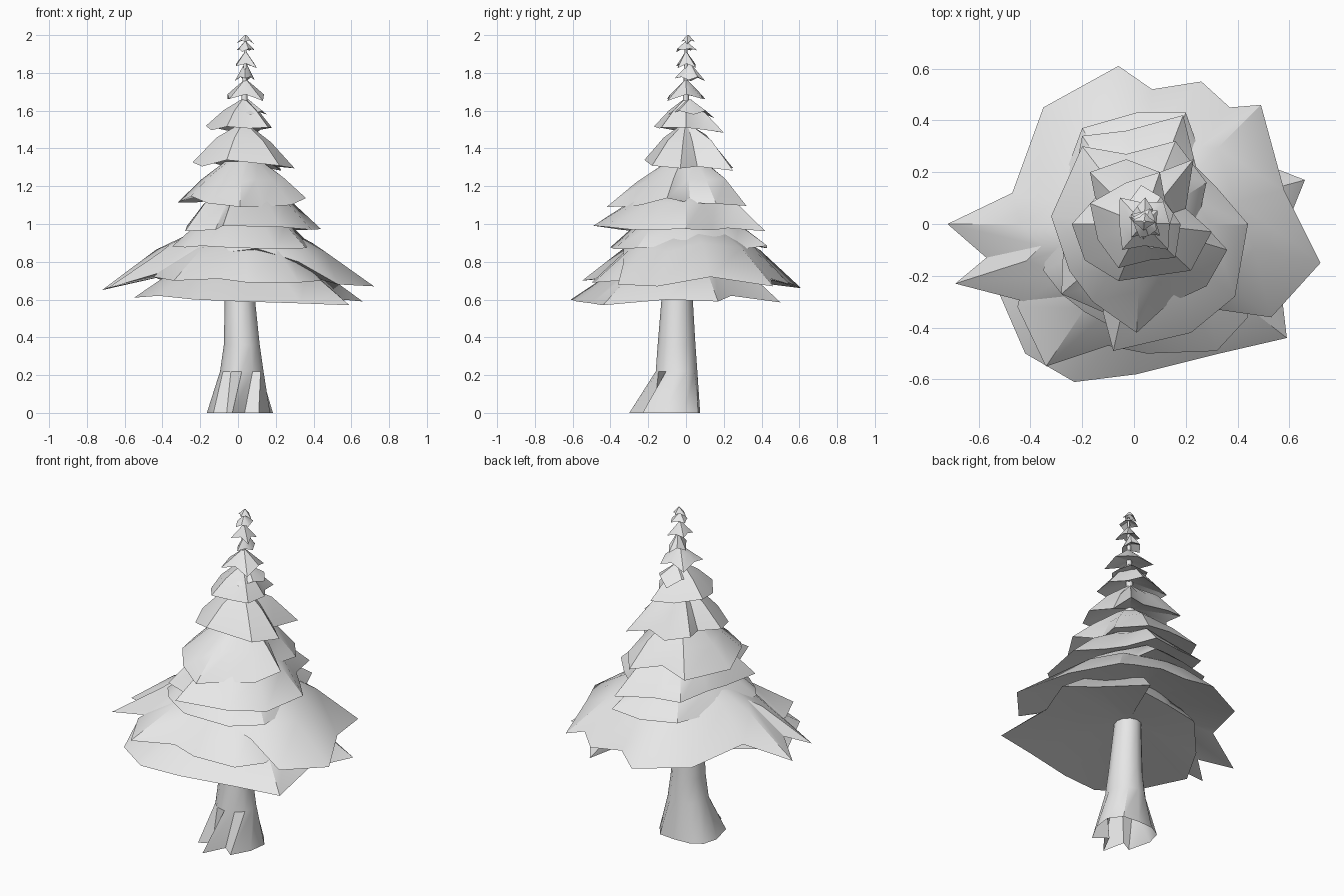
import bpy
import math
import random

random.seed(4)

cube = bpy.data.objects.get("Cube")
if cube:
    bpy.data.objects.remove(cube, do_unlink=True)


def make_material(name, colour):
    mat = bpy.data.materials.new(name)
    mat.use_nodes = True
    mat.diffuse_color = colour
    mat.node_tree.nodes["Principled BSDF"].inputs["Base Color"].default_value = colour
    return mat


grey = make_material("plain_grey", (0.8, 0.8, 0.8, 1))


def loft(name, rings, cap_start=False, cap_end=False, crease=32):
    """Join equal-length rings of points with faces, keeping creases sharp."""
    count = len(rings[0])
    verts = [point for ring in rings for point in ring]
    faces = []
    for level in range(len(rings) - 1):
        a, b = level * count, (level + 1) * count
        for i in range(count):
            j = (i + 1) % count
            faces.append((a + i, a + j, b + j, b + i))
    if cap_start:
        faces.append(tuple(reversed(range(count))))
    if cap_end:
        faces.append(tuple(range(len(verts) - count, len(verts))))
    mesh = bpy.data.meshes.new(name)
    mesh.from_pydata(verts, [], faces)
    mesh.materials.append(grey)
    mesh.shade_smooth()
    mesh.set_sharp_from_angle(angle=math.radians(crease))
    obj = bpy.data.objects.new(name, mesh)
    bpy.context.collection.objects.link(obj)
    return obj


def skirt(name, edge, top, top_radius, centre=(0.03, 0), bulge=0.03, rise=0.08):
    """One layer of foliage: sloping ragged top and a hollow underside."""
    cx, cy = centre

    def collar(radius, z):
        ring = []
        for x, y, _ in edge:
            a = math.atan2(y - cy, x - cx)
            ring.append((cx + radius * math.cos(a), cy + radius * math.sin(a), z))
        return ring

    upper = collar(top_radius, top)
    middle = []
    for p, q in zip(upper, edge):
        x, y, z = [(s + t) / 2 for s, t in zip(p, q)]
        middle.append((x, y, z + bulge * random.uniform(0.5, 1.4)))
    mean_z = sum(p[2] for p in edge) / len(edge)
    under = collar(top_radius * 0.6, mean_z + rise)
    # rings run from the underside out to the rim and up to the collar
    return loft(name, [under, edge, middle, upper], True, True)


def drop(outline, z, wobble=0.02):
    """Give a flat outline a ragged height."""
    return [(x, y, z + random.uniform(-wobble, wobble)) for x, y in outline]


def round_ring(z, cx, cy, rx, ry, count=12):
    ring = []
    for i in range(count):
        a = math.pi + math.tau * i / count
        ring.append((cx + rx * math.cos(a), cy + ry * math.sin(a), z))
    return ring


# Trunk, open at the foot, with root flares toward the front
roots = [(-.165, -.06), (-.13, -.2), (-.06, -.16), (-.03, -.3), (.035, -.17), (.11, -.23),
         (.17, -.12), (.185, -.01), (.13, .065), (.03, .075), (-.07, .07), (-.14, .03)]
loft("trunk", [
    [(x, y, 0) for x, y in roots],
    round_ring(.22, .02, -.05, .115, .11),
    round_ring(.36, .02, -.05, .095, .1),
    round_ring(.6, .01, -.047, .08, .083),
    round_ring(.8, .01, -.03, .07, .07),
], cap_end=True, crease=40)

# Lowest layer, long at the front and short at the back
skirt("lowest_branches", [
    (-.45, 0, .65), (-.55, -.2, .61), (-.42, -.5, .62), (-.23, -.61, .6), (.01, -.58, .59),
    (.33, -.5, .58), (.59, -.44, .57), (.55, -.1, .6), (.66, .17, .59), (.48, .24, .62),
    (.3, .5, .585), (.2, .33, .65), (0, .28, .67), (-.25, .22, .68)], .88, .14, rise=.06)

# Front fan below the broad layer
skirt("front_branches", [
    (-.45, -.32, .72), (-.34, -.55, .7), (-.1, -.47, .71), (.05, -.5, .69),
    (.32, -.49, .69), (.44, -.36, .7), (.4, 0, .76), (0, .33, .76), (-.38, 0, .75)],
    .97, .12)

# Broad layer, lifted at the front to show its underside
skirt("broad_branches", [
    (-.72, 0, .65), (-.57, -.13, .71), (-.69, -.23, .66), (-.42, -.3, .74),
    (-.25, -.3, .83), (.1, -.33, .87), (.32, -.33, .8), (.53, -.36, .68),
    (.72, -.15, .67), (.58, .13, .72), (.49, .46, .67), (.37, .45, .71), (.26, .55, .68),
    (.07, .52, .7), (-.06, .61, .66), (-.35, .45, .68), (-.47, .12, .73)], 1, .18)

# Middle layers, each with its own outline
skirt("lower_middle_branches", drop([
    (-.35, -.18), (-.28, -.27), (-.19, -.34), (-.08, -.4), (.2, -.38), (.36, -.26),
    (.38, 0), (.34, .18), (.26, .26), (.2, .43), (.01, .43), (-.2, .37), (-.3, .1)],
    .88), 1.06, .14)
skirt("middle_branches", drop([
    (-.28, -.27), (-.12, -.34), (-.08, -.49), (.22, -.42), (.39, -.28), (.44, 0),
    (.32, .14), (.24, .22), (.19, .42), (-.03, .36), (-.2, .34), (-.24, .13), (-.27, 0)],
    .98), 1.19, .12)
skirt("upper_middle_branches", drop([
    (-.32, .03), (-.25, -.18), (-.16, -.3), (.01, -.42), (.13, -.31), (.28, -.24),
    (.36, -.1), (.25, .02), (.28, .16), (.16, .32), (-.03, .27), (-.2, .3)],
    1.12, .03), 1.33, .1, bulge=.02)
skirt("high_branches", drop([
    (-.24, 0), (-.19, -.14), (-.06, -.22), (.22, -.18), (.3, -.03), (.2, .06),
    (.23, .25), (.1, .2), (-.03, .25), (-.17, .2), (-.15, .1)],
    1.31, .03), 1.53, .02, bulge=.03)
skirt("crown_branches", drop([
    (-.17, .08), (-.14, -.06), (-.06, -.17), (.06, -.14), (.16, -.13), (.18, 0),
    (.12, .09), (.1, .2), (-.03, .16)], 1.5), 1.66, .012, bulge=.01, rise=.06)


# Small ragged layers running up to the tip
def star(cx, cy, rx, ry, z, points):
    turn = random.uniform(0, math.tau)
    ring = []
    for i in range(points * 2):
        a = turn + math.tau * i / (points * 2)
        tip = i % 2
        reach = random.uniform(.85, 1.1) if tip else random.uniform(.55, .8)
        height = random.uniform(-.01, .01) if tip else rx * .25
        ring.append((cx + rx * reach * math.cos(a), cy + ry * reach * math.sin(a),
                     z + height))
    return ring


tops = [  # centre x, centre y, reach x, reach y, rim height, top height
    (.05, .02, .12, .13, 1.57, 1.66),
    (.04, 0, .125, .14, 1.655, 1.765),
    (.04, .02, .055, .085, 1.765, 1.85),
    (.04, 0, .075, .065, 1.83, 1.91),
    (.04, 0, .055, .065, 1.915, 1.965),
    (.04, .01, .045, .04, 1.96, 2),
]
for number, (cx, cy, rx, ry, rim, top) in enumerate(tops, 1):
    skirt(f"top_branches_{number}", star(cx, cy, rx, ry, rim, 4), top, .005,
          (cx, cy), 0, .025)

# Thin stem joining the layers
loft("stem", [
    round_ring(.75, .01, -.03, .07, .07),
    round_ring(1.4, .03, 0, .025, .025),
    round_ring(1.97, .04, 0, .005, .005),
], True, True, crease=40)
